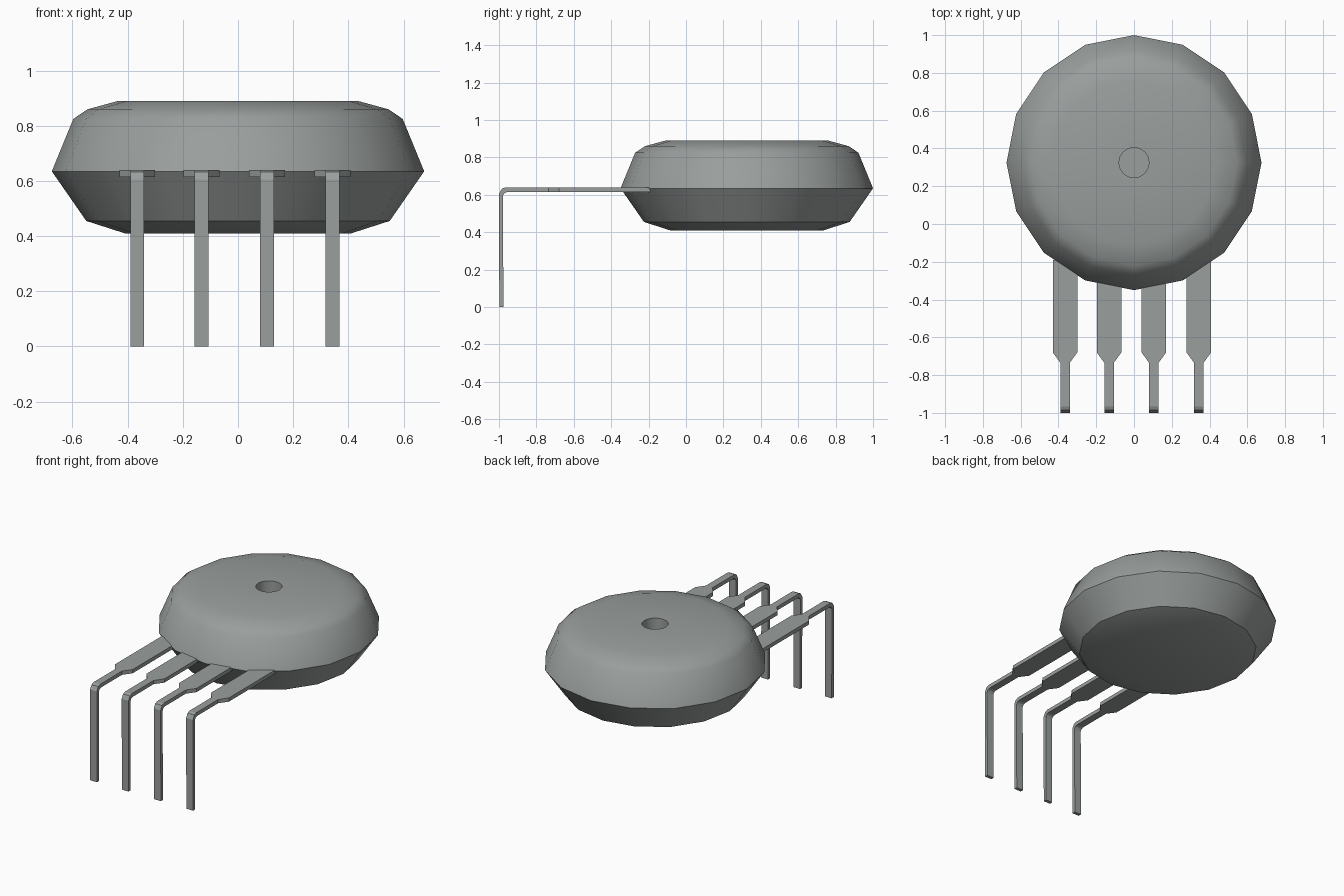
import bpy, bmesh, math

if "Cube" in bpy.data.objects:
    bpy.data.objects.remove(bpy.data.objects["Cube"], do_unlink=True)

# Single grey metal colour
GREY = (0.32, 0.345, 0.335, 1.0)
grey = bpy.data.materials.new("grey_metal")
grey.use_nodes = True
grey.diffuse_color = GREY
grey.node_tree.nodes["Principled BSDF"].inputs["Base Color"].default_value = GREY


def add_rings(name, rings):
    """Bridge a run of vertex rings into a closed, capped solid."""
    bm = bmesh.new()
    rows = [[bm.verts.new(p) for p in ring] for ring in rings]
    n = len(rows[0])
    for a, b in zip(rows, rows[1:]):
        for i in range(n):
            j = (i + 1) % n
            bm.faces.new((a[i], a[j], b[j], b[i]))
    bm.faces.new(rows[0])
    bm.faces.new(rows[-1])
    bmesh.ops.recalc_face_normals(bm, faces=bm.faces)
    mesh = bpy.data.meshes.new(name)
    bm.to_mesh(mesh)
    bm.free()
    mesh.materials.append(grey)
    obj = bpy.data.objects.new(name, mesh)
    bpy.context.collection.objects.link(obj)
    return obj


# Sixteen-sided body, turned from (radius, height), with a blind centre hole
SIDES, CENTRE_Y = 16, 0.325
profile = [(0.41, 0.41), (0.55, 0.455), (0.675, 0.635), (0.597, 0.825),
           (0.545, 0.86), (0.435, 0.89), (0.08, 0.89), (0.08, 0.81)]
angles = [math.pi / 2 + math.tau * i / SIDES for i in range(SIDES)]
body = add_rings("body", [[(r * math.cos(a), CENTRE_Y + r * math.sin(a), z)
                           for a in angles] for r, z in profile])
bpy.ops.object.select_all(action='DESELECT')
body.select_set(True)
bpy.context.view_layer.objects.active = body
bpy.ops.object.shade_smooth_by_angle(angle=math.radians(35))

# Bent flat pins: half width, outer (y, z), inner (y, z) at each station
stations = [(0.065, (-0.19, 0.64), (-0.19, 0.615)),
            (0.065, (-0.68, 0.64), (-0.68, 0.615)),
            (0.025, (-0.735, 0.64), (-0.735, 0.615)),
            (0.025, (-0.965, 0.64), (-0.957, 0.615)),
            (0.025, (-0.985, 0.632), (-0.970, 0.609)),
            (0.025, (-1.0, 0.605), (-0.979, 0.595)),
            (0.025, (-0.998, 0.0), (-0.976, 0.0))]
for number, x in enumerate((-0.365, -0.132, 0.105, 0.343), 1):
    add_rings(f"pin_{number}", [[(x - w, *o), (x + w, *o), (x + w, *i), (x - w, *i)]
                                for w, o, i in stations])
